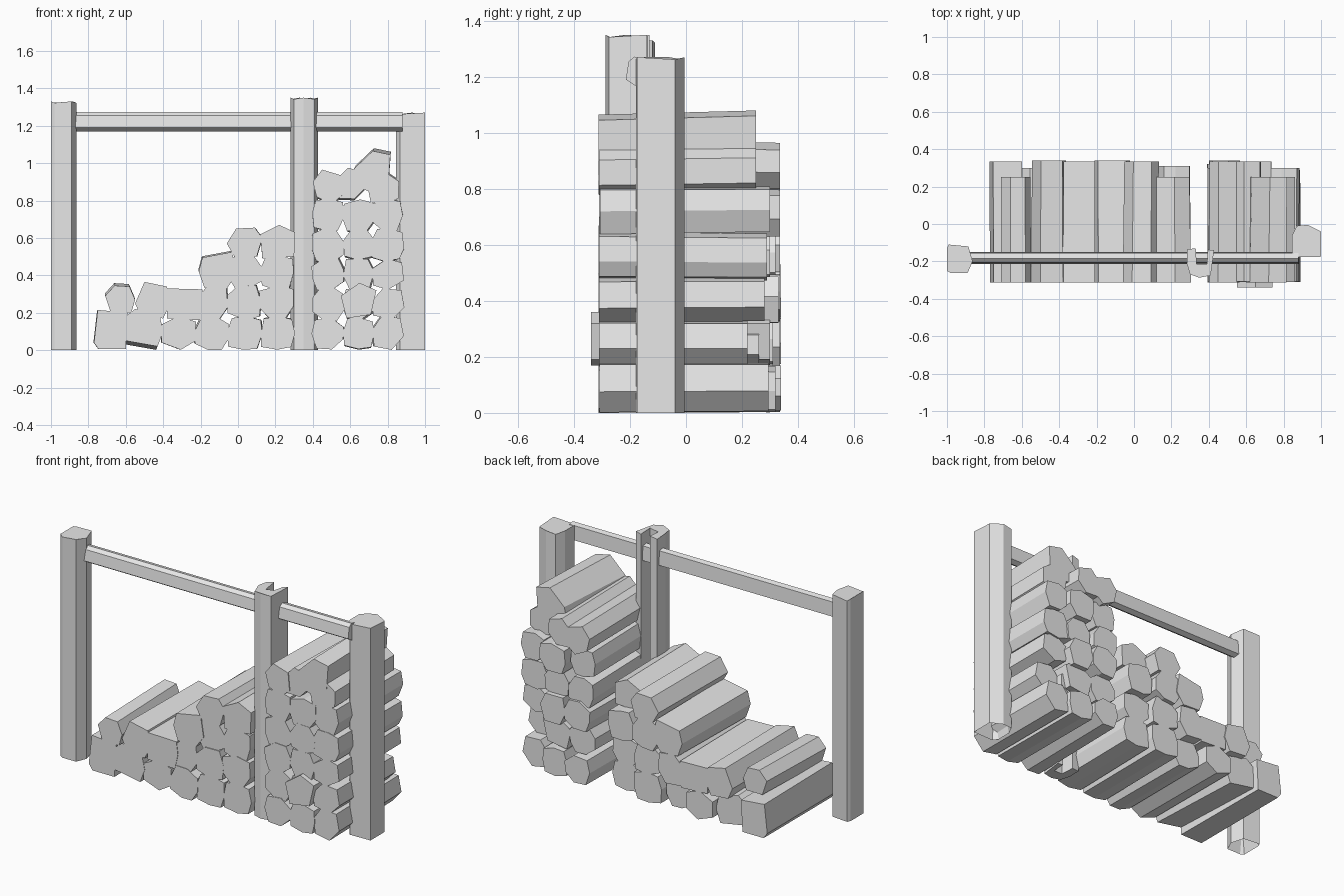
import bpy, bmesh, math, random

random.seed(7)
grey = bpy.data.materials.new("plain grey")
grey.diffuse_color = (0.8, 0.8, 0.8, 1)


def finish(name, bm):
    bmesh.ops.recalc_face_normals(bm, faces=bm.faces)
    me = bpy.data.meshes.new(name)
    bm.to_mesh(me)
    bm.free()
    me.materials.append(grey)
    ob = bpy.data.objects.new(name, me)
    bpy.context.collection.objects.link(ob)
    return ob


def loft(name, start, end, hollow=0):
    """Flat-capped prism between two matching rings of points."""
    bm = bmesh.new()
    a = [bm.verts.new(p) for p in start]
    b = [bm.verts.new(p) for p in end]
    base = bm.faces.new(a)
    bm.faces.new(b)
    n = len(a)
    for i in range(n):
        bm.faces.new((a[i], a[(i + 1) % n], b[(i + 1) % n], b[i]))
    bmesh.ops.recalc_face_normals(bm, faces=bm.faces)
    if hollow:  # recess in the underside
        bmesh.ops.inset_region(bm, faces=[base], thickness=0.03)
        for v in base.verts:
            v.co.z += hollow
    return finish(name, bm)


def post(name, outline, top, hollow=0.15):
    loft(name, [(x, y, 0) for x, y in outline],
         [(x, y, top - 0.008 * (i % 2)) for i, (x, y) in enumerate(outline)], hollow)


def log(name, outline, back, dz=0.0, front=-0.312):
    cx = sum(p[0] for p in outline) / len(outline)
    cz = sum(p[1] for p in outline) / len(outline)
    s = random.uniform(0.95, 1.0)
    dx = random.uniform(-0.008, 0.008)
    loft(name, [(x, front, max(z, 0)) for x, z in outline],
         [(cx + (x - cx) * s + dx, back, max(cz + (z - cz) * s + dz, 0)) for x, z in outline])


def rough_log(name, x, z, back, half=0.088):
    """Irregular, slightly squared log for the inside of the pile."""
    n = random.choice((6, 7, 7, 8))
    turn = random.uniform(0, 1)
    pts = []
    for i in range(n):
        t = (i + turn + random.uniform(-0.12, 0.12)) * math.tau / n
        c, s = math.cos(t), math.sin(t)
        r = half * min(1.2, 1 / max(abs(c), abs(s))) * random.uniform(0.98, 1.08)
        pts.append((x + r * c, z + r * s))
    log(name, pts, back, random.uniform(-0.01, 0.01), -0.31 + random.uniform(-0.003, 0.003))


# Upright posts
post("left_post", [(-1, -0.25), (-0.98, -0.263), (-0.89, -0.263), (-0.863, -0.20),
                   (-0.885, -0.12), (-0.99, -0.11), (-1, -0.13)], 1.33)
post("right_post", [(0.845, -0.15), (0.865, -0.178), (1, -0.175), (1, -0.04),
                    (0.93, -0.005), (0.87, -0.01), (0.845, -0.06)], 1.27)
# Middle post with a groove down its rear
post("middle_post", [(0.282, -0.21), (0.30, -0.27), (0.35, -0.287), (0.41, -0.275),
                     (0.428, -0.14), (0.395, -0.137), (0.39, -0.215), (0.335, -0.215),
                     (0.33, -0.13), (0.285, -0.135)], 1.35, 0)

# Top rail
rail = [(-0.215, 1.19), (-0.205, 1.255), (-0.185, 1.272), (-0.155, 1.265),
        (-0.15, 1.18), (-0.18, 1.168)]
loft("top_rail", [(-0.89, y, z) for y, z in rail], [(0.88, y, z) for y, z in rail])

# Logs along the top of the low pile
low_top = [
    (0.335, 0.0, [(-0.77, 0.04), (-0.745, 0.005), (-0.60, 0.005), (-0.59, 0.2), (-0.75, 0.215)]),
    (0.30, -0.02, [(-0.6, 0.05), (-0.43, 0.02), (-0.4, 0.1), (-0.42, 0.19), (-0.55, 0.22), (-0.6, 0.18)]),
    (0.25, 0.015, [(-0.71, 0.29), (-0.66, 0.345), (-0.58, 0.34), (-0.55, 0.27), (-0.57, 0.2), (-0.68, 0.2)]),
    (0.34, 0.0, [(-0.55, 0.25), (-0.5, 0.365), (-0.38, 0.34), (-0.36, 0.25), (-0.4, 0.17), (-0.52, 0.18)]),
    (0.335, 0.0, [(-0.38, 0.33), (-0.19, 0.325), (-0.18, 0.25), (-0.2, 0.16), (-0.38, 0.17)]),
    (0.34, 0.01, [(-0.21, 0.42), (-0.19, 0.495), (-0.03, 0.525), (-0.01, 0.4), (-0.06, 0.33), (-0.18, 0.335)]),
    (0.335, 0.0, [(-0.06, 0.57), (-0.01, 0.65), (0.09, 0.655), (0.13, 0.6), (0.1, 0.5), (-0.02, 0.5)]),
    (0.25, 0.0, [(0.12, 0.62), (0.22, 0.67), (0.305, 0.63), (0.3, 0.5), (0.13, 0.49)]),
]
for i, (back, dz, pts) in enumerate(low_top):
    log(f"low_pile_top_log_{i}", pts, back, dz)

# Logs inside the low pile: column x, then heights
for x, heights in ((-0.32, (0.09,)), (-0.14, (0.09, 0.25)),
                   (0.035, (0.09, 0.255, 0.42)), (0.21, (0.09, 0.255, 0.42))):
    for z in heights:
        rough_log("low_pile_log", x, z, random.choice((0.27, 0.31, 0.335)))

# Logs along the top of the tall pile, and the one that sticks out in front
log("tall_pile_left_top_log", [(0.4, 0.9), (0.45, 0.965), (0.55, 0.935), (0.56, 0.83),
                               (0.5, 0.78), (0.42, 0.82)], 0.335, -0.01)
log("tall_pile_peak_log", [(0.62, 0.97), (0.72, 1.065), (0.815, 1.045), (0.805, 0.9),
                           (0.7, 0.85), (0.6, 0.88)], 0.25, 0.02)
log("protruding_log", [(0.55, 0.29), (0.65, 0.36), (0.74, 0.32), (0.71, 0.19), (0.58, 0.17)],
    0.30, 0.0, -0.34)
rough_log("tall_pile_log", 0.60, 0.89, 0.335, 0.08)
rough_log("tall_pile_log", 0.775, 0.86, 0.25, 0.08)

# Logs inside the tall pile
for x, backs in ((0.48, (0.34, 0.30, 0.335, 0.32, 0.30)),
                 (0.645, (0.32, 0.26, 0.33, 0.30, 0.335)),
                 (0.80, (0.295, 0.22, 0.28, 0.29, 0.30))):
    for k, back in enumerate(backs):
        rough_log("tall_pile_log", x, 0.09 + 0.158 * k, back, 0.083)
